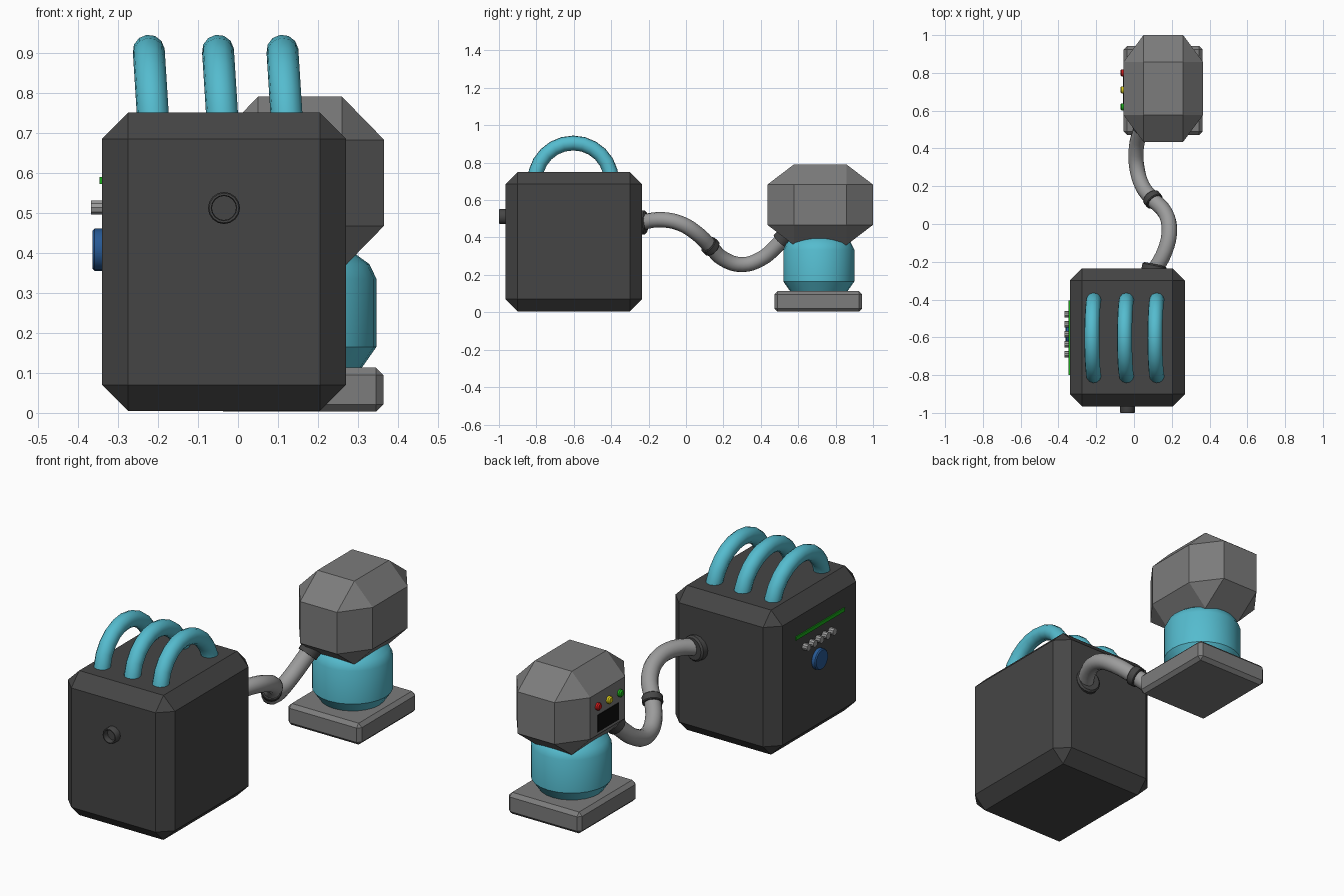
import bpy, bmesh, math
from mathutils import Vector

if "Cube" in bpy.data.objects:
    bpy.data.objects.remove(bpy.data.objects["Cube"])


def mat(name, r, g, b):
    m = bpy.data.materials.new(name)
    m.diffuse_color = (r, g, b, 1)
    m.use_nodes = True
    m.node_tree.nodes["Principled BSDF"].inputs["Base Color"].default_value = m.diffuse_color
    return m


TEAL = mat("teal", 0.09, 0.5, 0.62)
DARK = mat("dark_grey", 0.06, 0.06, 0.06)
MID = mat("mid_grey", 0.2, 0.2, 0.2)
LIGHT = mat("light_grey", 0.33, 0.33, 0.33)
BLACK = mat("black", 0.004, 0.004, 0.004)
BLUE = mat("blue", 0.02, 0.1, 0.3)
GREEN = mat("green", 0.01, 0.4, 0.01)
RED = mat("red", 0.6, 0.01, 0.01)
YELLOW = mat("yellow", 0.7, 0.6, 0.01)


def finish(name, bm, material, smooth=False):
    bmesh.ops.recalc_face_normals(bm, faces=bm.faces)
    me = bpy.data.meshes.new(name)
    bm.to_mesh(me)
    bm.free()
    ob = bpy.data.objects.new(name, me)
    bpy.context.collection.objects.link(ob)
    me.materials.append(material)
    if smooth:
        bpy.ops.object.select_all(action='DESELECT')
        ob.select_set(True)
        bpy.context.view_layer.objects.active = ob
        bpy.ops.object.shade_smooth_by_angle(angle=math.radians(32))
    return ob


def box(name, lo, hi, material, cut=0.0, relative=False):
    """Box between two corners; chamfer is absolute, or a share of each side."""
    lo, hi = Vector(lo), Vector(hi)
    size, mid = hi - lo, (hi + lo) / 2
    bm = bmesh.new()
    bmesh.ops.create_cube(bm, size=1)
    if not relative:
        bmesh.ops.scale(bm, vec=size, verts=bm.verts)
    if cut:
        bmesh.ops.bevel(bm, geom=bm.edges[:], offset=cut, offset_type='OFFSET',
                        segments=1, affect='EDGES')
    if relative:
        bmesh.ops.scale(bm, vec=size, verts=bm.verts)
    bmesh.ops.translate(bm, vec=mid, verts=bm.verts)
    return finish(name, bm, material)


def lathe(name, profile, loc, axis, material, segs=16):
    """Turn (radius, height) points around an axis through loc."""
    bm = bmesh.new()
    rings = [[bm.verts.new((r * math.cos(2 * math.pi * i / segs),
                            r * math.sin(2 * math.pi * i / segs), h))
              for i in range(segs)] for r, h in profile]
    for a, b in zip(rings, rings[1:]):
        for i in range(segs):
            j = (i + 1) % segs
            bm.faces.new((a[i], a[j], b[j], b[i]))
    bm.faces.new(rings[0])
    bm.faces.new(rings[-1])
    ob = finish(name, bm, material, True)
    ob.rotation_euler = Vector(axis).to_track_quat('Z', 'Y').to_euler()
    ob.location = loc
    return ob


def tube(name, points, radius, material, smooth_path=False):
    cu = bpy.data.curves.new(name, 'CURVE')
    cu.dimensions = '3D'
    cu.bevel_depth = radius
    cu.bevel_resolution = 4
    cu.use_fill_caps = True
    cu.resolution_u = 4
    if smooth_path:
        sp = cu.splines.new('BEZIER')
        sp.bezier_points.add(len(points) - 1)
        for bp, p in zip(sp.bezier_points, points):
            bp.co = p
            bp.handle_left_type = bp.handle_right_type = 'AUTO'
    else:
        sp = cu.splines.new('POLY')
        sp.points.add(len(points) - 1)
        for sp_p, p in zip(sp.points, points):
            sp_p.co = (*p, 1)
    ob = bpy.data.objects.new(name, cu)
    bpy.context.collection.objects.link(ob)
    cu.materials.append(material)
    bpy.ops.object.select_all(action='DESELECT')
    ob.select_set(True)
    bpy.context.view_layer.objects.active = ob
    bpy.ops.object.convert(target='MESH')
    bpy.ops.object.shade_smooth_by_angle(angle=math.radians(40))


# Large tank body
box("tank_body", (-0.34, -0.965, 0.005), (0.27, -0.235, 0.75), DARK, 0.065)

# Three arched pipes on top of the tank, leaning slightly
for n, x in enumerate((-0.21, -0.037, 0.124)):
    arc = [math.pi * i / 12 for i in range(13)]
    tube(f"arched_pipe_{n + 1}",
         [(x - 0.013 * math.sin(t), -0.603 + 0.205 * math.cos(t),
           0.70 + 0.205 * math.sin(t)) for t in arc], 0.04, TEAL)

# Hollow port on the tank front
lathe("front_port", [(0.04, -0.01), (0.04, 0.03), (0.037, 0.035), (0.032, 0.035),
                     (0.03, 0.03), (0.03, 0.005)],
      (-0.035, -0.965, 0.512), (0, -1, 0), DARK)

# Control panel on the tank's left side
box("level_bar", (-0.346, -0.80, 0.572), (-0.335, -0.405, 0.59), GREEN)
for n in range(5):
    lathe(f"knob_{n + 1}", [(0.018, -0.005), (0.018, 0.027)],
          (-0.34, -0.478 - 0.053 * n, 0.513), (-1, 0, 0), LIGHT, 10)
lathe("dial", [(0.053, -0.005), (0.053, 0.018), (0.048, 0.023)],
      (-0.34, -0.59, 0.408), (-1, 0, 0), BLUE, 20)

# Hose from tank to pump, with collars
tube("hose", [(0.10, -0.26, 0.475), (0.165, -0.14, 0.495), (0.187, -0.03, 0.475),
              (0.165, 0.06, 0.42), (0.10, 0.13, 0.352), (0.045, 0.20, 0.285),
              (0.015, 0.30, 0.255), (0.012, 0.40, 0.285), (0.03, 0.48, 0.35),
              (0.06, 0.56, 0.44)], 0.041, LIGHT, True)
lathe("tank_collar", [(0.065, -0.025), (0.065, 0.01), (0.056, 0.018)],
      (0.107, -0.23, 0.48), (0.2, 1, 0), DARK)
lathe("middle_collar", [(0.046, -0.02), (0.05, -0.016), (0.05, 0.016), (0.046, 0.02)],
      (0.10, 0.13, 0.352), (-0.12, 0.15, -0.135), DARK)
lathe("pump_collar", [(0.05, -0.02), (0.05, 0.02)],
      (0.045, 0.52, 0.395), (0.03, 0.08, 0.09), DARK)

# Pump: base plate, round body, faceted head
box("pump_base", (-0.055, 0.472, 0.003), (0.363, 0.942, 0.113), MID, 0.018)
lathe("pump_body", [(0.148, 0.105), (0.19, 0.165), (0.19, 0.335), (0.172, 0.372),
                    (0.14, 0.395), (0.1, 0.42)], (0.156, 0.71, 0), (0, 0, 1), TEAL, 24)
box("pump_head", (-0.055, 0.435, 0.36), (0.365, 1.0, 0.79), MID, 0.25, True)

# Display and status lamps on the head's left side
box("display", (-0.058, 0.627, 0.482), (-0.045, 0.80, 0.57), BLACK)
for name, y, m in (("green_lamp", 0.62, GREEN), ("yellow_lamp", 0.71, YELLOW),
                   ("red_lamp", 0.80, RED)):
    lathe(name, [(0.019, -0.005), (0.019, 0.01), (0.013, 0.017)],
          (-0.055, y, 0.616), (-1, 0, 0), m, 12)
